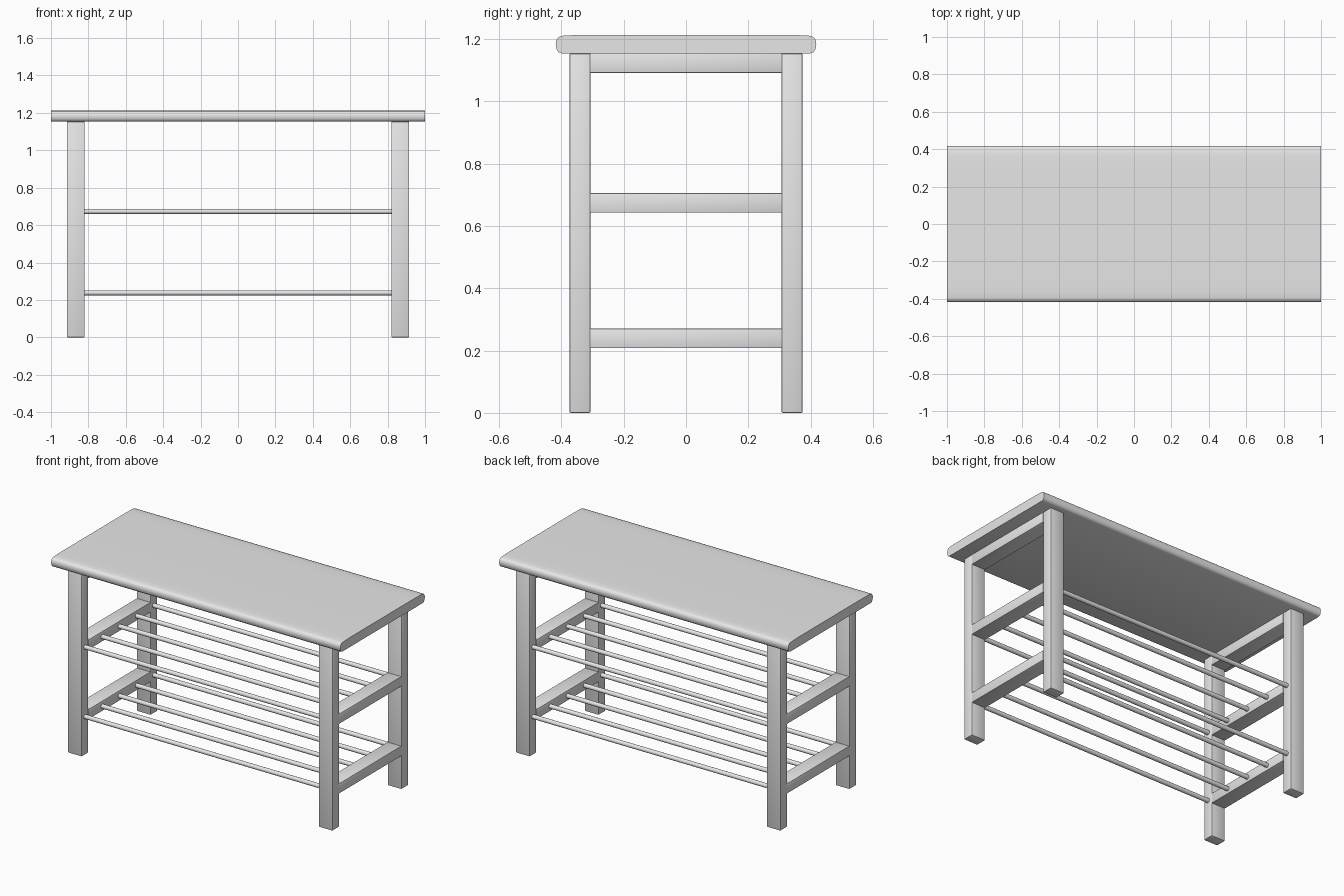
import bpy
import bmesh
import math

cube = bpy.data.objects.get("Cube")
if cube:
    bpy.data.objects.remove(cube)

grey = bpy.data.materials.new("light_grey")
grey.use_nodes = True
grey.diffuse_color = (0.8, 0.8, 0.8, 1)
grey.node_tree.nodes["Principled BSDF"].inputs["Base Color"].default_value = (0.8, 0.8, 0.8, 1)


def finish(name, bm, angle=40):
    bmesh.ops.recalc_face_normals(bm, faces=bm.faces)
    mesh = bpy.data.meshes.new(name)
    bm.to_mesh(mesh)
    bm.free()
    mesh.materials.append(grey)
    obj = bpy.data.objects.new(name, mesh)
    bpy.context.collection.objects.link(obj)
    bpy.ops.object.select_all(action="DESELECT")
    obj.select_set(True)
    bpy.context.view_layer.objects.active = obj
    bpy.ops.object.shade_smooth_by_angle(angle=math.radians(angle))
    return obj


def box(name, low, high, bevel):
    bm = bmesh.new()
    bmesh.ops.create_cube(bm, size=1)
    for v in bm.verts:
        v.co = [l if c < 0 else h for c, l, h in zip(v.co, low, high)]
    bmesh.ops.bevel(bm, geom=bm.edges[:], offset=bevel, segments=2,
                    profile=0.5, affect="EDGES")
    return finish(name, bm, 30)


def rod(name, y, z, radius, half_length):
    bm = bmesh.new()
    bmesh.ops.create_cone(bm, cap_ends=True, segments=20, radius1=radius,
                          radius2=radius, depth=half_length * 2)
    for v in bm.verts:
        v.co = (v.co.z, v.co.x + y, v.co.y + z)
    return finish(name, bm)


# Seat board: rounded long edges, extruded along x
half = [(0.30, 1.213), (0.36, 1.212), (0.395, 1.21), (0.409, 1.206),
        (0.416, 1.196), (0.418, 1.183), (0.416, 1.168), (0.409, 1.157), (0.398, 1.153)]
profile = half + [(-y, z) for y, z in reversed(half)]
bm = bmesh.new()
end = bm.faces.new([bm.verts.new((-1, y, z)) for y, z in profile])
extruded = bmesh.ops.extrude_face_region(bm, geom=[end], use_keep_orig=True)
for v in extruded["geom"]:
    if isinstance(v, bmesh.types.BMVert):
        v.co.x = 1
finish("seat_board", bm, 45)

# Legs and side rails
for side, s in (("right", -1), ("left", 1)):
    x_low, x_high = sorted((s * 0.82, s * 0.915))
    for place, p in (("front", -1), ("back", 1)):
        y_low, y_high = sorted((p * 0.307, p * 0.374))
        box(f"{place}_{side}_leg", (x_low, y_low, 0), (x_high, y_high, 1.153), 0.004)
    for level, z in (("lower", 0.208), ("middle", 0.643), ("upper", 1.091)):
        box(f"{level}_{side}_rail", (x_low, -0.308, z), (x_high, 0.308, z + 0.062), 0.002)

# Shelf rods
for level, z in (("lower", 0.238), ("upper", 0.673)):
    for i in range(5):
        rod(f"{level}_shelf_rod_{i + 1}", (i - 2) * 0.17, z, 0.0135, 0.822)
